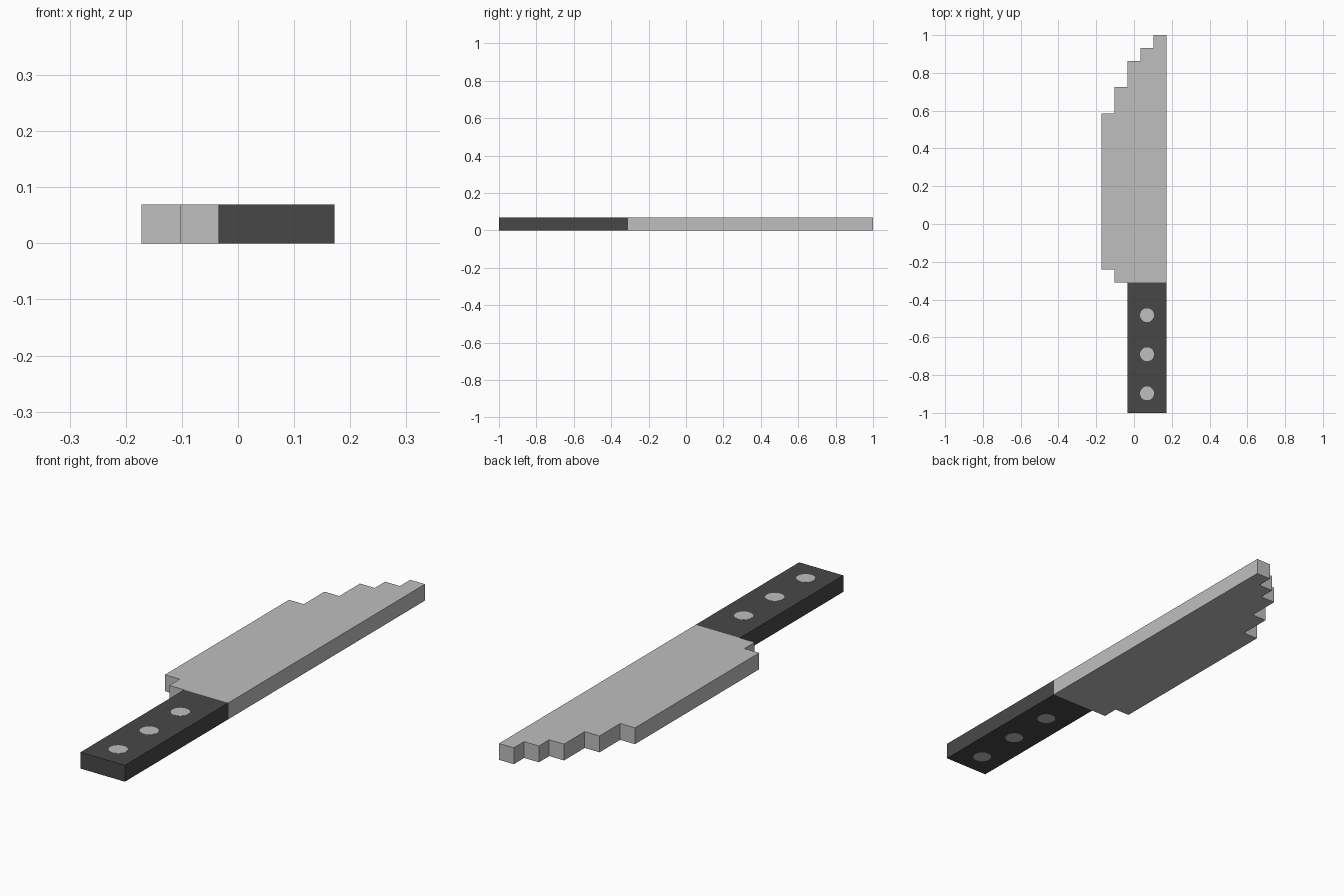
import bpy, bmesh, math

if "Cube" in bpy.data.objects:
    bpy.data.objects.remove(bpy.data.objects["Cube"])

U = 2 / 29            # block unit: the knife is 29 long, 5 wide, 1 thick
LIFT = 0.0006         # how far the rivet faces stand proud


def material(name, v):
    m = bpy.data.materials.new(name)
    m.diffuse_color = (v, v, v, 1)
    m.use_nodes = True
    m.node_tree.nodes["Principled BSDF"].inputs["Base Color"].default_value = m.diffuse_color
    return m


steel = material("steel_grey", 0.52)
black = material("handle_dark_grey", 0.064)


def slab(name, outline, mat, z0=0.0, z1=U):
    """Extrude a flat outline, given in block units, from z0 to z1."""
    bm = bmesh.new()
    verts = [bm.verts.new(((x - 2.5) * U, (y - 14.5) * U, z0)) for x, y in outline]
    face = bm.faces.new(verts)
    top = bmesh.ops.extrude_face_region(bm, geom=[face])["geom"]
    bmesh.ops.translate(bm, vec=(0, 0, z1 - z0),
                        verts=[v for v in top if isinstance(v, bmesh.types.BMVert)])
    bmesh.ops.recalc_face_normals(bm, faces=bm.faces)
    me = bpy.data.meshes.new(name)
    bm.to_mesh(me)
    bm.free()
    me.materials.append(mat)
    ob = bpy.data.objects.new(name, me)
    bpy.context.collection.objects.link(ob)
    return ob


# blade: straight spine at x = 5, stepped cutting edge (x of edge, y start, y end)
steps = [(1, 10, 11), (0, 11, 23), (1, 23, 25), (2, 25, 27), (3, 27, 28), (4, 28, 29)]
edge = [p for x, a, b in steps for p in ((x, a), (x, b))]
slab("blade", [(5, 29), (5, 10)] + edge, steel)

# handle
slab("handle", [(2, 0), (5, 0), (5, 10), (2, 10)], black)

# rivets: pins right through the handle, seen on both faces
for i in range(3):
    ring = [(3.5 + 0.54 * math.cos(a), 1.5 + 3 * i + 0.54 * math.sin(a))
            for a in (math.tau * (k + 0.5) / 16 for k in range(16))]
    slab(f"rivet_{i + 1}", ring, steel, -LIFT, U + LIFT)
